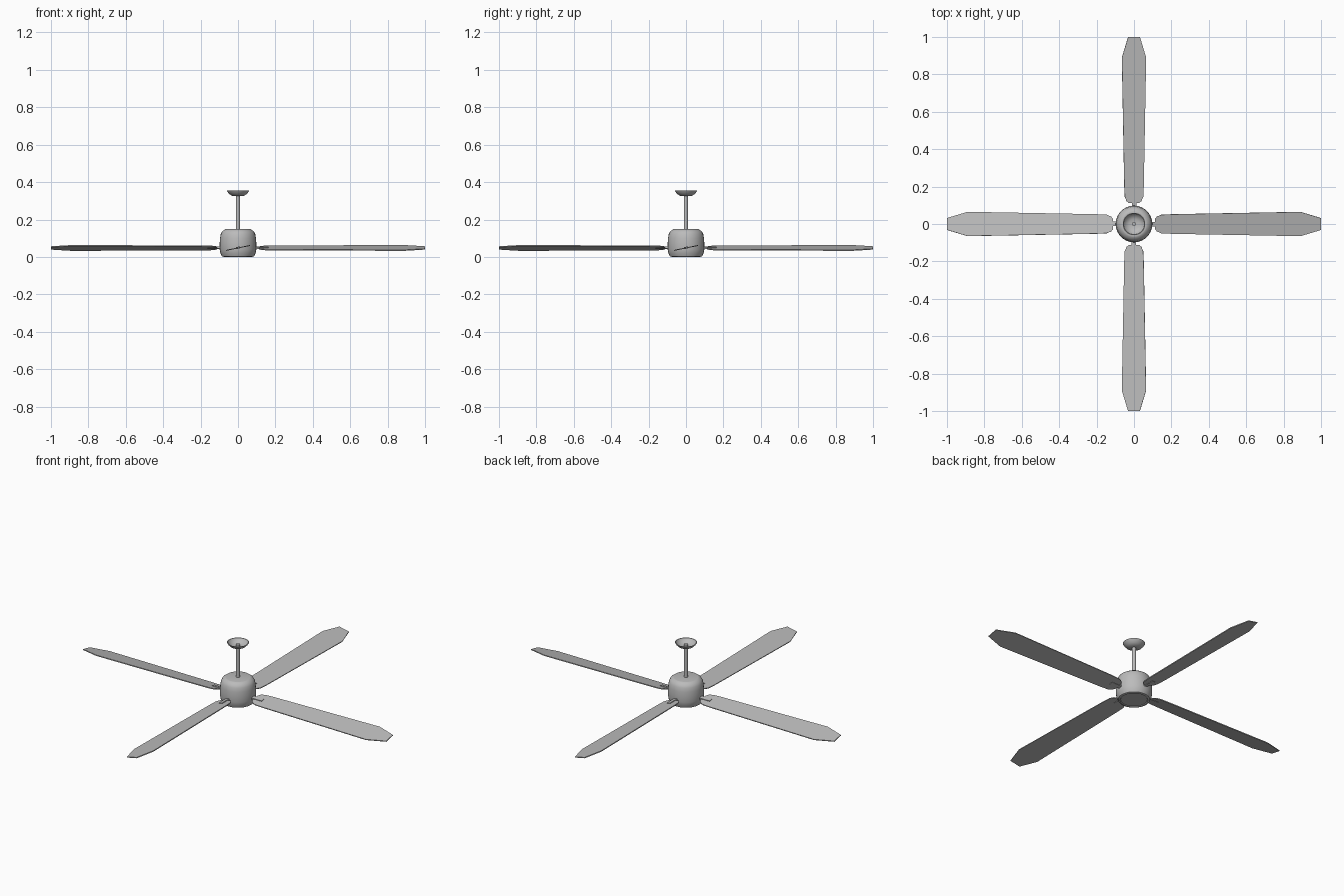
import bpy, bmesh, math
from mathutils import Matrix

if "Cube" in bpy.data.objects:
    bpy.data.objects.remove(bpy.data.objects["Cube"])

metal = bpy.data.materials.new("grey metal")
metal.diffuse_color = (0.5, 0.5, 0.5, 1)
metal.use_nodes = True
metal.node_tree.nodes["Principled BSDF"].inputs["Base Color"].default_value = metal.diffuse_color

SEGMENTS = 32
PITCH = math.radians(11.5)
BLADE_Z = 0.048


def finish(name, bm, smooth=None):
    bmesh.ops.recalc_face_normals(bm, faces=bm.faces)
    mesh = bpy.data.meshes.new(name)
    bm.to_mesh(mesh)
    bm.free()
    mesh.materials.append(metal)
    obj = bpy.data.objects.new(name, mesh)
    bpy.context.collection.objects.link(obj)
    if smooth:
        bpy.ops.object.select_all(action='DESELECT')
        obj.select_set(True)
        bpy.context.view_layer.objects.active = obj
        bpy.ops.object.shade_smooth_by_angle(angle=math.radians(smooth))
    return obj


def lathe(name, profile, smooth=30):
    """Spin (radius, height) points around the z axis."""
    bm = bmesh.new()
    verts = [bm.verts.new((r, 0, z)) for r, z in profile]
    edges = [bm.edges.new(pair) for pair in zip(verts, verts[1:])]
    bmesh.ops.spin(bm, geom=verts + edges, cent=(0, 0, 0), axis=(0, 0, 1),
                   angle=2 * math.pi, steps=SEGMENTS)
    bmesh.ops.remove_doubles(bm, verts=bm.verts, dist=0.0002)
    return finish(name, bm, smooth)


def plate(name, outline, z, thickness, angle):
    """Extrude a flat outline, pitch it along x, then turn it around the hub."""
    bm = bmesh.new()
    face = bm.faces.new([bm.verts.new((x, y, z - thickness / 2)) for x, y in outline])
    top = bmesh.ops.extrude_face_region(bm, geom=[face])
    moved = [v for v in top["geom"] if isinstance(v, bmesh.types.BMVert)]
    bmesh.ops.translate(bm, verts=moved, vec=(0, 0, thickness))
    turn = (Matrix.Rotation(angle, 4, 'Z') @ Matrix.Translation((0, 0, BLADE_Z))
            @ Matrix.Rotation(PITCH, 4, 'X'))
    bmesh.ops.transform(bm, matrix=turn, verts=bm.verts)
    return finish(name, bm)


# Motor housing with bevelled shoulders and a flat underside
lathe("motor_housing", [(0, 0.004), (0.072, 0.004), (0.075, 0), (0.086, 0.003),
                        (0.094, 0.02), (0.098, 0.04), (0.098, 0.075),
                        (0.096, 0.1), (0.092, 0.123), (0.084, 0.137),
                        (0.07, 0.147), (0.066, 0.148), (0, 0.148)])

# Hanging rod
lathe("hanging_rod", [(0, 0.14), (0.011, 0.14), (0.011, 0.342), (0, 0.342)])

# Ceiling cup, open at the top
lathe("ceiling_cup", [(0, 0.325), (0.028, 0.325), (0.044, 0.334), (0.055, 0.346),
                      (0.06, 0.354), (0.056, 0.354), (0.051, 0.346),
                      (0.041, 0.337), (0.027, 0.33), (0, 0.33)])

# Four pitched blades and their brackets
half = [(0.112, 0.026), (0.122, 0.04), (0.145, 0.05), (0.2, 0.053),
        (0.89, 0.066), (1.0, 0.032)]
blade_outline = half + [(x, -y) for x, y in reversed(half)]
bracket_outline = [(0.07, -0.011), (0.164, -0.011), (0.164, 0.011), (0.07, 0.011)]
for i in range(4):
    turn = i * math.pi / 2
    plate(f"blade_{i + 1}", blade_outline, 0, 0.005, turn)
    plate(f"blade_bracket_{i + 1}", bracket_outline, 0.001, 0.011, turn)
